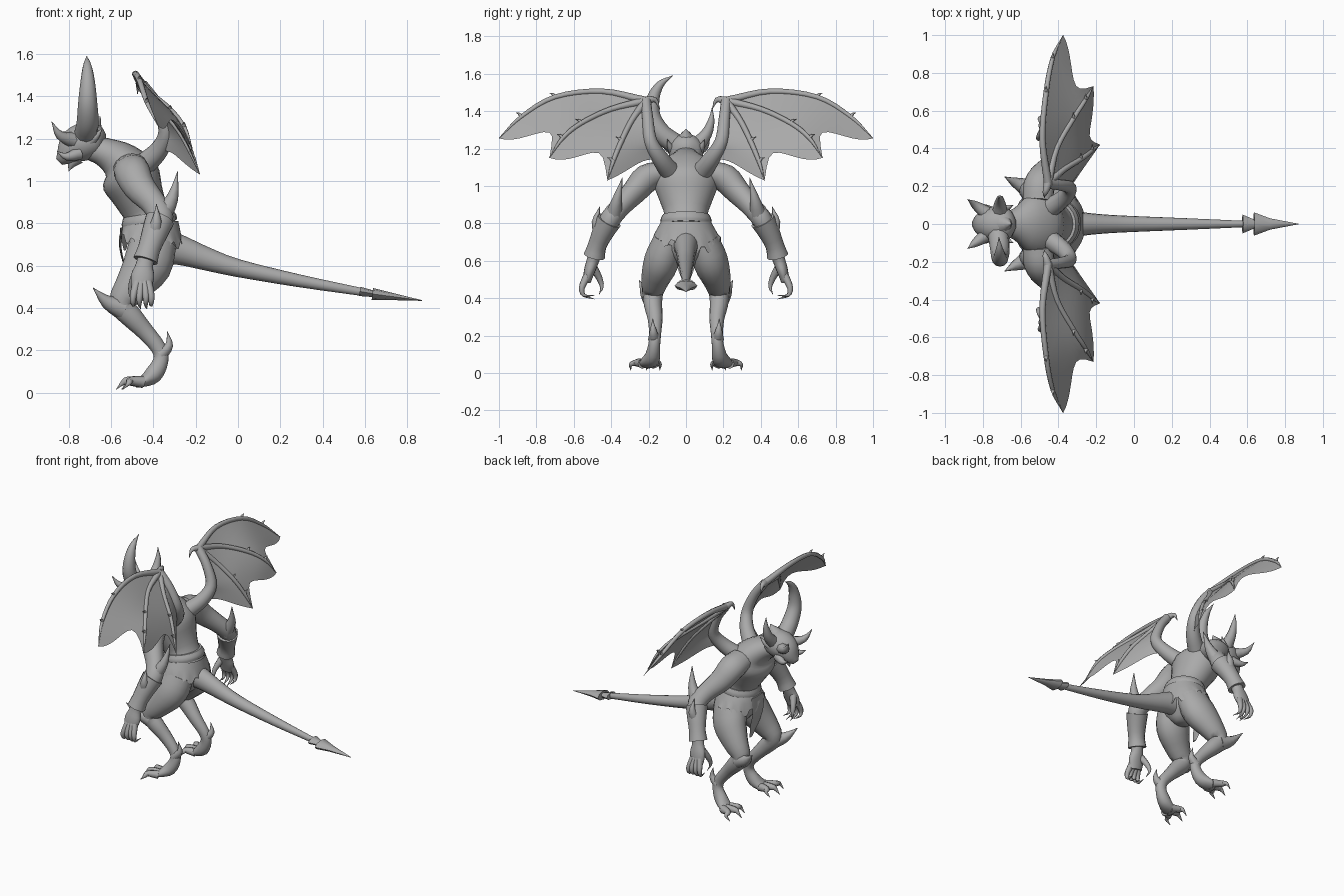
import bpy, bmesh, math
from mathutils import Vector

skin = bpy.data.materials.new("stone_grey")
skin.diffuse_color = (0.4, 0.4, 0.4, 1)


def spline(rows, sub):
    """Smooth curve through rows of numbers."""
    rows = [Vector(r) for r in rows]
    pts = [2 * rows[0] - rows[1]] + rows + [2 * rows[-1] - rows[-2]]
    out = []
    for i in range(1, len(pts) - 2):
        a, b, c, d = pts[i - 1:i + 3]
        for k in range(sub):
            t = k / sub
            out.append(0.5 * (2 * b + (c - a) * t + (2 * a - 5 * b + 4 * c - d) * t * t
                              + (3 * b - a - 3 * c + d) * t ** 3))
    return out + [rows[-1]]


def finish(name, bm, angle=50):
    bmesh.ops.recalc_face_normals(bm, faces=bm.faces[:])
    me = bpy.data.meshes.new(name)
    bm.to_mesh(me)
    bm.free()
    me.materials.append(skin)
    ob = bpy.data.objects.new(name, me)
    bpy.context.collection.objects.link(ob)
    bpy.ops.object.select_all(action='DESELECT')
    ob.select_set(True)
    bpy.context.view_layer.objects.active = ob
    bpy.ops.object.shade_smooth_by_angle(angle=math.radians(angle))
    return ob


def tube(name, rows, n=12, sub=3, ref=(0, 1, 0), cap=True):
    """Elliptical loft; rows are x, y, z, radius along ref, other radius."""
    rows = [tuple(r) if len(r) == 5 else (*r, r[3]) for r in rows]
    s = spline(rows, sub)
    pos = [Vector(r[:3]) for r in s]
    bm = bmesh.new()
    rings = []
    for i, p in enumerate(pos):
        t = (pos[min(i + 1, len(pos) - 1)] - pos[max(i - 1, 0)]).normalized()
        u = Vector(ref)
        u = (u - t * u.dot(t)).normalized()
        v = t.cross(u)
        ra, rb = max(s[i][3], .0015), max(s[i][4], .0015)
        rings.append([bm.verts.new(p + u * ra * math.cos(a) + v * rb * math.sin(a))
                      for a in (math.tau * k / n for k in range(n))])
    for a, b in zip(rings, rings[1:]):
        for k in range(n):
            bm.faces.new((a[k], a[(k + 1) % n], b[(k + 1) % n], b[k]))
    if cap:
        bm.faces.new(rings[0])
        bm.faces.new(rings[-1])
    return finish(name, bm)


def spike(name, pts, r, ref=(0, 1, 0), n=8):
    """Tapering horn or claw through a few points."""
    m = len(pts) - 1
    tube(name, [(*p, r * (1 - i / m) ** .8) for i, p in enumerate(pts)], n, 3, ref)


def side(rows, s):
    return [(r[0], r[1] * s, *r[2:]) for r in rows]


def panel(name, a, b, dip):
    """Wing skin between two ribs, trailing edge scalloped towards the second."""
    a, b = spline(a, 12), spline(b, 12)
    def at(c, u):
        f = min(max(u, 0), 1) * (len(c) - 1)
        i = min(int(f), len(c) - 2)
        return c[i].lerp(c[i + 1], f - i)
    bm = bmesh.new()
    nu, nv = 10, 10
    g = []
    for j in range(nv + 1):
        v = j / nv
        k = 1 - dip * math.sin(math.pi * v ** 2)
        g.append([bm.verts.new(at(a, k * i / nu).lerp(at(b, k * i / nu), v))
                  for i in range(nu + 1)])
    for j in range(nv):
        for i in range(nu):
            bm.faces.new((g[j][i], g[j][i + 1], g[j + 1][i + 1], g[j + 1][i]))
    bmesh.ops.remove_doubles(bm, verts=bm.verts[:], dist=.0005)
    finish(name, bm)


# Torso, neck and head
tube("torso", [(-.40, 0, .57, .04, .05), (-.40, 0, .65, .14, .11), (-.40, 0, .75, .14, .12),
               (-.43, 0, .84, .115, .105), (-.47, 0, .93, .145, .12), (-.51, 0, 1.02, .175, .14),
               (-.555, 0, 1.09, .15, .1), (-.63, 0, 1.135, .085, .07), (-.70, 0, 1.16, .06, .06)], 24)
tube("head", [(-.625, 0, 1.2, .02), (-.66, 0, 1.2, .08, .075), (-.73, 0, 1.185, .095, .09),
              (-.78, 0, 1.155, .08, .08), (-.82, 0, 1.115, .055, .045), (-.845, 0, 1.09, .02)], 18)
spike("skull_crest", [(-.71, 0, 1.21), (-.68, 0, 1.26), (-.65, 0, 1.305)], .075)
spike("chin_spike", [(-.76, 0, 1.11), (-.785, 0, 1.08), (-.80, 0, 1.045)], .035)
tube("great_horn", [(-.72, -.05, 1.22, .055), (-.71, -.13, 1.28, .052), (-.71, -.18, 1.37, .045),
                    (-.71, -.175, 1.47, .034), (-.712, -.135, 1.545, .02), (-.715, -.07, 1.59, 0)],
     12, 4, (1, 0, 0))
spike("small_horn", [(-.71, .06, 1.22), (-.71, .11, 1.28), (-.71, .135, 1.35), (-.715, .14, 1.42)],
      .042, (1, 0, 0))

# Tail with barbed tip
tube("tail", [(-.38, 0, .70, .08, .09), (-.27, 0, .672, .062, .07), (-.15, 0, .632, .05, .055),
              (0, 0, .588, .042, .042), (.29, 0, .528, .03, .03), (.6, 0, .473, .016, .018)], 16)
tube("tail_barb", [(.575, 0, .478, .05, .022), (.645, 0, .466, .02, .015)], 8, 1)
tube("tail_point", [(.635, 0, .466, .062, .028), (.72, 0, .455, .03, .018), (.87, 0, .435, 0)], 8, 1)

# Belt and ragged skirt
tube("belt", [(-.415, 0, .79, .133, .128), (-.42, 0, .815, .138, .132), (-.425, 0, .845, .125, .118)], 24, 2)
bm = bmesh.new()
N = 56
rows = []
for j in range(4):
    t = j / 3
    ring = []
    for k in range(N):
        a = math.tau * k / N
        z = .81 - .10 * t + .02 * math.cos(a) * -t
        if j == 3:
            z -= .035 * (k // 2 % 2) + .02 * math.sin(3 * a)
        ring.append(bm.verts.new((-.41 + (.128 + .025 * t) * math.cos(a),
                                  (.133 + .055 * t) * math.sin(a), z)))
    rows.append(ring)
for a, b in zip(rows, rows[1:]):
    for k in range(N):
        bm.faces.new((a[k], a[(k + 1) % N], b[(k + 1) % N], b[k]))
finish("ragged_skirt", bm)
tube("loin_flap", [(-.55, 0, .78, .065, .006), (-.555, 0, .68, .06, .005),
                   (-.53, 0, .58, .05, .004), (-.50, 0, .48, .015, .003)], 8, 3)

for s, tag in ((1, "left"), (-1, "right")):
    def T(name, rows, *args, **kw):
        tube(f"{tag}_{name}", side(rows, s), *args, **kw)

    def S(name, pts, r, ref=(0, 1, 0)):
        spike(f"{tag}_{name}", side(pts, s), r, ref)

    # Face spikes
    S("brow_spike", [(-.77, .05, 1.19), (-.84, .10, 1.215), (-.88, .13, 1.28)], .04, (0, 0, 1))
    S("cheek_spike", [(-.75, .06, 1.13), (-.81, .09, 1.115), (-.855, .10, 1.14)], .032, (0, 0, 1))
    S("ear_spike", [(-.71, .06, 1.18), (-.67, .085, 1.21), (-.64, .10, 1.25)], .03, (0, 0, 1))

    # Leg, foot and claws
    T("leg", [(-.40, .09, .71, .085, .11), (-.43, .13, .60, .095, .115), (-.50, .165, .50, .075, .085),
              (-.55, .178, .42, .055, .06), (-.50, .175, .355, .048, .052), (-.44, .165, .29, .04, .042),
              (-.375, .165, .21, .032, .036), (-.365, .17, .15, .032, .036), (-.40, .18, .085, .042, .042),
              (-.45, .20, .052, .05, .026), (-.485, .205, .04, .038, .016)], 16)
    S("knee_spike", [(-.55, .185, .40), (-.62, .215, .43), (-.685, .25, .495)], .055)
    S("heel_spur", [(-.365, .17, .18), (-.325, .175, .225), (-.335, .178, .29)], .033)
    for i, (y, tx, ty) in enumerate(((.175, -.55, .14), (.205, -.575, .21), (.232, -.545, .295))):
        S(f"toe_{i}", [(-.45, y, .05), ((tx - .45) / 2 - .01, (y + ty) / 2, .055),
                       (tx + .03, ty, .045), (tx, ty, .015)], .028)

    # Arm, palm and fingers
    T("arm", [(-.51, .12, 1.07, .06, .08), (-.50, .21, 1.04, .075, .085), (-.465, .275, .97, .066, .075),
              (-.40, .345, .895, .055, .06), (-.365, .40, .83, .055, .06), (-.39, .44, .76, .052, .058),
              (-.42, .475, .68, .042, .048), (-.44, .495, .61, .034, .04), (-.45, .515, .55, .03, .055),
              (-.46, .53, .49, .022, .045)], 16)
    T("bracer", [(-.37, .41, .815, .068, .07), (-.395, .445, .75, .058, .062),
                 (-.42, .475, .68, .05, .054), (-.437, .49, .625, .058, .06)], 14, 2)
    S("elbow_spike", [(-.365, .39, .83), (-.31, .37, .92), (-.285, .34, 1.045)], .05)
    S("forearm_spike", [(-.40, .45, .74), (-.385, .48, .81), (-.385, .46, .89)], .042)
    for i, x in enumerate((-.495, -.465, -.435, -.41)):
        S(f"finger_{i}", [(x * .6 - .18, .528, .52), (x, .557, .455),
                          (x, .545, .415), (x + .005, .49, .385 + .02 * abs(i - 1.5))], .022)
    S("thumb", [(-.475, .50, .57), (-.50, .465, .51), (-.505, .45, .46), (-.49, .465, .42)], .024)

    # Wing arm, ribs and skin
    w = (-.455, .215, 1.455)
    arm = [w, (-.385, .205, 1.36), (-.34, .19, 1.24), (-.37, .14, 1.15), (-.45, .08, 1.07)]
    ribs = [[w, (-.485, .45, 1.505), (-.465, .70, 1.475), (-.43, .88, 1.37), (-.375, 1.0, 1.255)],
            [w, (-.41, .40, 1.41), (-.32, .56, 1.335), (-.255, .66, 1.255), (-.215, .73, 1.15)],
            [w, (-.37, .29, 1.35), (-.28, .345, 1.24), (-.22, .39, 1.13), (-.18, .42, 1.03)]]
    T("wing_arm", [(*p, r) for p, r in zip(arm, (.028, .03, .036, .045, .055))], 12, 4, (1, 0, 0))
    for i, rib in enumerate(ribs):
        T(f"wing_rib_{i}", [(*p, r) for p, r in zip(rib, (.022, .016, .014, .011, .001))], 8, 4, (1, 0, 0))
        for k in (2, 3):  # knuckle thorns
            p = Vector(rib[k])
            S(f"rib_thorn_{i}_{k}", [p, p + Vector((0, .012, .015)), p + Vector((0, .03, .022))],
              .012, (1, 0, 0))
    S("wing_claw", [w, (-.47, .165, 1.46), (-.475, .14, 1.41)], .024, (1, 0, 0))
    trail = arm[:3] + [(-.355, .165, 1.19), (-.37, .14, 1.14)]
    for i, (a, b, d) in enumerate(((ribs[0], ribs[1], .24), (ribs[1], ribs[2], .27), (ribs[2], trail, .1))):
        panel(f"{tag}_wing_skin_{i}", side(a, s), side(b, s), d)
